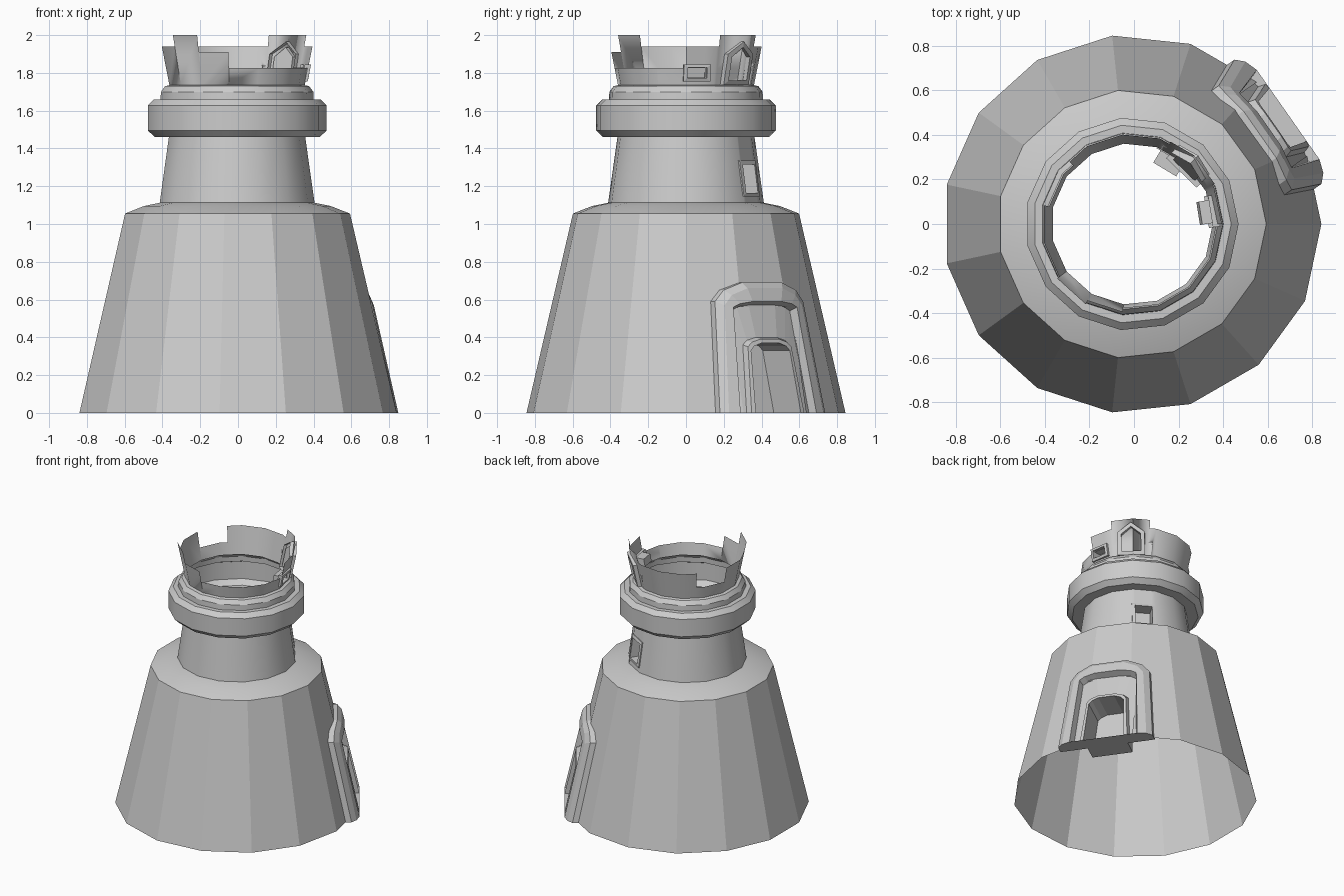
import bpy, bmesh
from math import radians, sin, cos, sqrt
from mathutils import Vector

if "Cube" in bpy.data.objects:
    bpy.data.objects.remove(bpy.data.objects["Cube"])

SIDES, STEP = 15, 24
CX = -0.009          # odd-sided plan is shifted so the bounds are centred


def finish(name, bm, smooth=False):
    bmesh.ops.remove_doubles(bm, verts=bm.verts, dist=0.0005)
    bmesh.ops.recalc_face_normals(bm, faces=bm.faces)
    for f in bm.faces:
        f.smooth = smooth
    for e in bm.edges:
        if len(e.link_faces) == 2 and e.calc_face_angle(0) > radians(28):
            e.smooth = False
    me = bpy.data.meshes.new(name)
    bm.to_mesh(me)
    bm.free()
    ob = bpy.data.objects.new(name, me)
    bpy.context.collection.objects.link(ob)
    return ob


def plan_point(r, a, z):
    """Point on the 15-sided plan at any angle in degrees."""
    k = r * cos(radians(12)) / cos(radians(a % STEP - 12))
    return (CX + k * cos(radians(a)), k * sin(radians(a)), z)


def lathe(profile):
    bm = bmesh.new()
    rings = [[bm.verts.new(plan_point(r, i * STEP, z)) for i in range(SIDES)] for r, z in profile]
    for lo, hi in zip(rings, rings[1:]):
        for i in range(SIDES):
            j = (i + 1) % SIDES
            bm.faces.new((lo[i], lo[j], hi[j], hi[i]))
    return bm


def cut_opening(bm, angle, half, z0, z1):
    """Trim a rectangular hole in one side of a shell."""
    n = Vector((cos(radians(angle)), sin(radians(angle)), 0))
    t = Vector((-n.y, n.x, 0))
    c = Vector((CX, 0, 0))

    def near():
        return [f for f in bm.faces if (f.calc_center_median() - c).to_2d().normalized().dot(n.to_2d()) > 0.75
                and min(v.co.z for v in f.verts) < z1 - 1e-4 and max(v.co.z for v in f.verts) > z0 + 1e-4]
    for co, no in ((c + t * half, t), (c - t * half, t), (Vector((0, 0, z0)), Vector((0, 0, 1))),
                   (Vector((0, 0, z1)), Vector((0, 0, 1)))):
        fs = near()
        geom = fs + list({e for f in fs for e in f.edges}) + list({v for f in fs for v in f.verts})
        bmesh.ops.bisect_plane(bm, geom=geom, plane_co=co, plane_no=no, dist=1e-5)
    gone = [f for f in near() if abs((f.calc_center_median() - c).dot(t)) < half
            and z0 < f.calc_center_median().z < z1]
    bmesh.ops.delete(bm, geom=gone, context='FACES')


def wall_frame(name, angle, radius, loops):
    """Bridge outlines of (sideways, z) points laid on the wall at given offsets; cap the last."""
    bm = bmesh.new()
    ca, sa = cos(radians(angle)), sin(radians(angle))
    prev = None
    for outline, off in loops:
        ring = []
        for t, z in outline:
            n = sqrt((radius(z) * 0.985) ** 2 - t * t) + off
            ring.append(bm.verts.new((CX + n * ca - t * sa, n * sa + t * ca, z)))
        if prev:
            for i in range(len(ring)):
                j = (i + 1) % len(ring)
                bm.faces.new((prev[i], prev[j], ring[j], ring[i]))
        prev = ring
    bm.faces.new(prev)
    return finish(name, bm)


def arch(wb, wt, top, corner):
    """Tapered outline with a clipped arch head."""
    half = [(wb, 0), (wt, top - corner), (wt * 0.82, top - corner * 0.4), (wt * 0.45, top)]
    return [(-x, z) for x, z in half] + half[::-1]


def rect(w, z0, z1):
    return [(-w, z0), (-w, z1), (w, z1), (w, z0)]


def gable(w, z0, z1, peak):
    return [(-w, z0), (-w, z1), (0, peak), (w, z1), (w, z0)]


def base_r(z):
    return 0.849 - (0.849 - 0.602) * z / 1.055


def neck_r(z):
    return 0.415 - 0.05 * (z - 1.11) / 0.35


def parapet_r(z):
    return 0.362 + (z - 1.735) * 0.2


# Tapered faceted base, open below
bm = lathe([(0.849, 0), (0.602, 1.055)])
cut_opening(bm, 35, 0.2, -0.01, 0.56)
finish("tower_base", bm)

# Sloped shoulder
finish("shoulder", lathe([(0.602, 1.055), (0.50, 1.095), (0.412, 1.113)]), True)

# Neck
bm = lathe([(0.415, 1.108), (0.365, 1.46)])
cut_opening(bm, 59, 0.06, 1.165, 1.315)
finish("neck", bm, True)

# Projecting collar and stepped moulding
finish("collar", lathe([(0.362, 1.46), (0.442, 1.46), (0.478, 1.495), (0.478, 1.628), (0.445, 1.66),
                        (0.410, 1.66), (0.408, 1.70), (0.385, 1.73), (0.362, 1.735)]), True)

# Broken parapet: (start angle, end angle, top height)
bm = bmesh.new()
for a0, a1, top in ((0, 26, 1.94), (26, 65, 2.0), (65, 135, 1.94), (135, 168, 1.825), (168, 216, 1.94),
                    (216, 240, 2.0), (240, 264, 1.91), (264, 360, 1.825)):
    stops = [a0] + [a for a in range(0, 361, STEP) if a0 < a < a1] + [a1]
    for s, e in zip(stops, stops[1:]):
        bm.faces.new([bm.verts.new(plan_point(parapet_r(z), a, z))
                      for a, z in ((s, 1.735), (e, 1.735), (e, top), (s, top))])
cut_opening(bm, 8, 0.05, 1.775, 1.825)
finish("parapet", bm, True)

# Doorway: outer surround, recessed panel, inner surround and deep niche
wall_frame("doorway", 35, base_r, [
    (arch(0.34, 0.285, 0.69, 0.10), -0.03), (arch(0.34, 0.285, 0.69, 0.10), 0.035),
    (arch(0.305, 0.25, 0.66, 0.09), 0.055), (arch(0.245, 0.205, 0.59, 0.03), 0.055),
    (arch(0.225, 0.19, 0.57, 0.03), 0.0), (arch(0.18, 0.15, 0.40, 0.04), 0.0),
    (arch(0.17, 0.14, 0.39, 0.04), 0.03), (arch(0.145, 0.125, 0.37, 0.04), 0.03),
    (arch(0.145, 0.125, 0.37, 0.04), -0.22)])

# Neck window
wall_frame("neck_window", 59, neck_r, [
    (rect(0.082, 1.145, 1.335), -0.02), (rect(0.082, 1.145, 1.335), 0.012),
    (rect(0.06, 1.165, 1.315), 0.012), (rect(0.06, 1.165, 1.315), -0.09)])

# Small parapet window
wall_frame("parapet_slot", 9, parapet_r, [
    (rect(0.072, 1.755, 1.845), -0.015), (rect(0.072, 1.755, 1.845), 0.018),
    (rect(0.052, 1.773, 1.828), 0.018), (rect(0.052, 1.773, 1.828), -0.06)])

# Gabled parapet window
wall_frame("gabled_window", 46, parapet_r, [
    (gable(0.095, 1.735, 1.90, 1.965), -0.025), (gable(0.095, 1.735, 1.90, 1.965), 0.025),
    (gable(0.068, 1.76, 1.885, 1.935), 0.025), (gable(0.068, 1.76, 1.885, 1.935), -0.02)])
